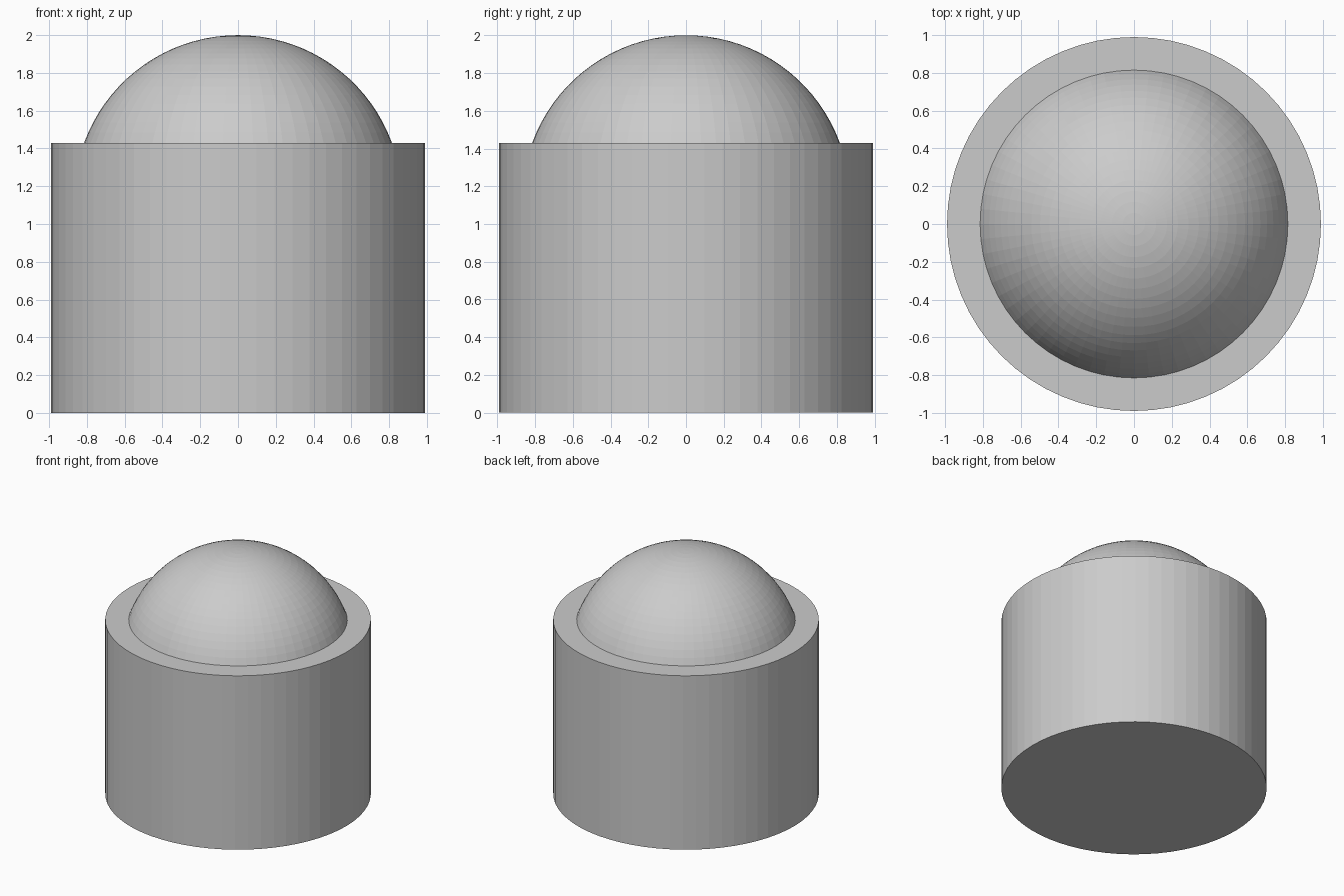
import bpy, math

if "Cube" in bpy.data.objects:
    bpy.data.objects.remove(bpy.data.objects["Cube"])

SEGMENTS = 64
BODY_R, BODY_H = 0.99, 1.43
DOME_BASE_R, TOP = 0.815, 2.0


def lathe(name, profile):
    """Spin an (r, z) profile around z; r = 0 makes a pole, open ends get capped."""
    verts, faces, rings = [], [], []
    for r, z in profile:
        n = SEGMENTS if r > 1e-6 else 1
        rings.append(range(len(verts), len(verts) + n))
        for i in range(n):
            a = 2 * math.pi * i / SEGMENTS
            verts.append((r * math.cos(a), r * math.sin(a), z))
    for lo, hi in zip(rings, rings[1:]):
        for i in range(SEGMENTS):
            j = (i + 1) % SEGMENTS
            if len(hi) == 1:
                faces.append((lo[i], lo[j], hi[0]))
            else:
                faces.append((lo[i], lo[j], hi[j], hi[i]))
    faces.append(tuple(reversed(rings[0])))
    if len(rings[-1]) > 1:
        faces.append(tuple(rings[-1]))
    mesh = bpy.data.meshes.new(name)
    mesh.from_pydata(verts, [], faces)
    obj = bpy.data.objects.new(name, mesh)
    bpy.context.collection.objects.link(obj)
    return obj


# Cylindrical body
lathe("body", [(BODY_R, 0), (BODY_R, BODY_H)])

# Spherical cap sitting on the flat top of the body
cap_h = TOP - BODY_H
radius = (DOME_BASE_R ** 2 + cap_h ** 2) / (2 * cap_h)
start = math.asin(DOME_BASE_R / radius)
steps = 18
dome = []
for k in range(steps + 1):
    t = start * (1 - k / steps)
    dome.append((radius * math.sin(t), TOP - radius + radius * math.cos(t)))
lathe("dome", dome)
